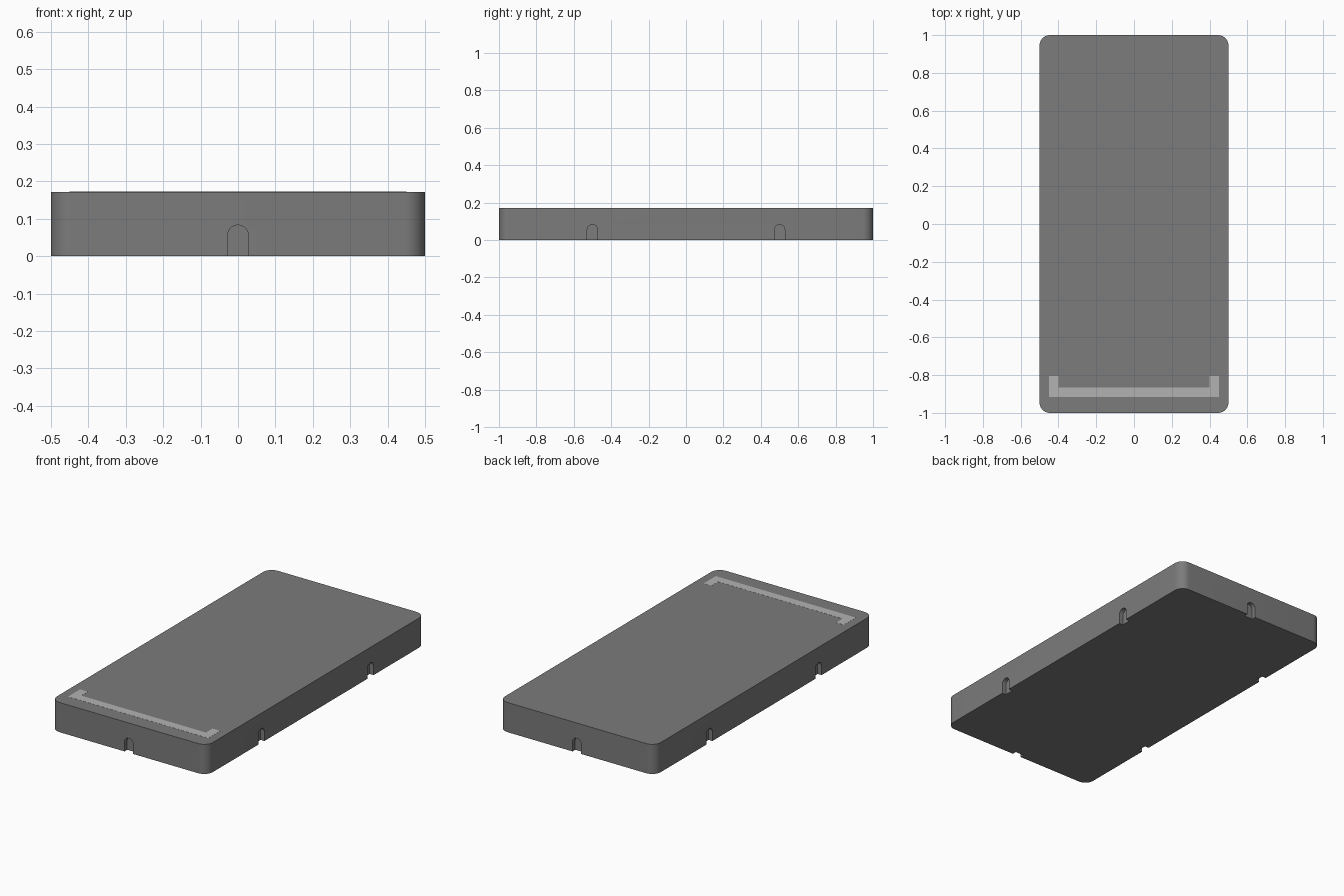
import bpy, bmesh, math
from mathutils import Matrix

if "Cube" in bpy.data.objects:
    bpy.data.objects.remove(bpy.data.objects["Cube"])

HEIGHT, RADIUS = 0.172, 0.055
NOTCH_R, NOTCH_TOP, NOTCH_DEPTH = 0.028, 0.083, 0.025


def material(name, value):
    mat = bpy.data.materials.new(name)
    mat.diffuse_color = (value, value, value, 1)
    mat.use_nodes = True
    mat.node_tree.nodes["Principled BSDF"].inputs["Base Color"].default_value = mat.diffuse_color
    return mat


def prism(name, points, vec, matrix=Matrix()):
    """Extrude a closed outline along vec."""
    bm = bmesh.new()
    face = bm.faces.new([bm.verts.new(p) for p in points])
    ext = bmesh.ops.extrude_face_region(bm, geom=[face])
    bmesh.ops.translate(bm, vec=vec, verts=[v for v in ext["geom"] if isinstance(v, bmesh.types.BMVert)])
    bmesh.ops.recalc_face_normals(bm, faces=bm.faces)
    bm.transform(matrix)
    mesh = bpy.data.meshes.new(name)
    bm.to_mesh(mesh)
    bm.free()
    obj = bpy.data.objects.new(name, mesh)
    bpy.context.collection.objects.link(obj)
    return obj


# Slab body with rounded vertical corners
outline = []
for i, (sx, sy) in enumerate([(1, 1), (-1, 1), (-1, -1), (1, -1)]):
    for k in range(11):
        a = math.radians(90 * i + 9 * k)
        outline.append((sx * (0.5 - RADIUS) + RADIUS * math.cos(a),
                        sy * (1 - RADIUS) + RADIUS * math.sin(a), 0))
body = prism("slab_body", outline, (0, 0, HEIGHT))
body.data.materials.append(material("dark_grey", 0.2))

# Arched notches around the bottom edge
arch = [(-NOTCH_R, -0.1, -0.02), (NOTCH_R, -0.1, -0.02)]
for k in range(17):
    a = math.pi * k / 16
    arch.append((NOTCH_R * math.cos(a), -0.1, NOTCH_TOP - NOTCH_R + NOTCH_R * math.sin(a)))
spots = [(0, -1, 0), (0, 1, 180)]
spots += [(sx * 0.5, y, sx * 90) for sx in (-1, 1) for y in (-0.5, 0.5)]
for x, y, deg in spots:
    place = Matrix.Translation((x, y, 0)) @ Matrix.Rotation(math.radians(deg), 4, "Z")
    cutter = prism("notch_cutter", arch, (0, 0.1 + NOTCH_DEPTH, 0), place)
    cutter.hide_render = True
    cutter.hide_set(True)
    mod = body.modifiers.new("notch", "BOOLEAN")
    mod.operation, mod.solver, mod.object = "DIFFERENCE", "EXACT", cutter

# Light bracket-shaped marking on top near the front
bracket = [(-0.45, -0.915), (0.45, -0.915), (0.45, -0.805), (0.4, -0.805),
           (0.4, -0.865), (-0.4, -0.865), (-0.4, -0.805), (-0.45, -0.805)]
marking = prism("top_marking", [(x, y, HEIGHT - 0.001) for x, y in bracket], (0, 0, 0.0015))
marking.data.materials.append(material("light_grey", 0.45))

# Smooth the rounded corners while keeping edges sharp
bpy.ops.object.select_all(action="DESELECT")
body.select_set(True)
bpy.context.view_layer.objects.active = body
bpy.ops.object.shade_smooth_by_angle(angle=math.radians(30))
